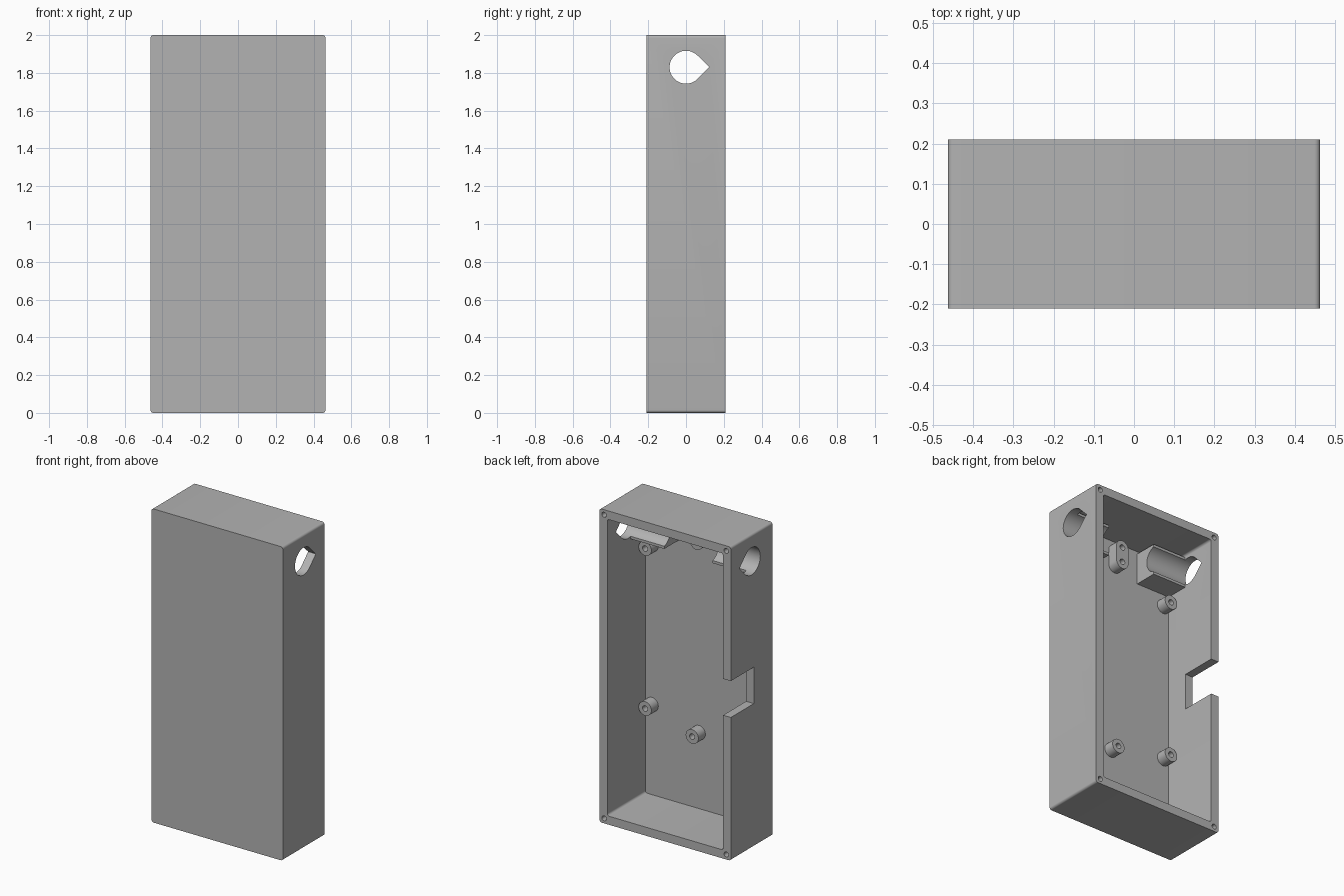
import bpy, bmesh
from math import sin, cos, pi, radians

cube = bpy.data.objects.get("Cube")
if cube:
    bpy.data.objects.remove(cube)

# Main dimensions
HX, HY, HEIGHT = 0.463, 0.21, 2.0
WALL = 0.0545
FLOOR = -0.174          # inner face of the front panel
AXIS_Z, BORE = 1.83, 0.087
POST_R, POST_TOP, SCREW_R = 0.045, -0.104, 0.018

grey = bpy.data.materials.new("matte_grey")
grey.use_nodes = True
grey.diffuse_color = (0.45, 0.45, 0.45, 1)
grey.node_tree.nodes["Principled BSDF"].inputs["Base Color"].default_value = grey.diffuse_color


def arc(cx, cz, r, start, end, steps):
    angles = [radians(start + (end - start) * i / steps) for i in range(steps + 1)]
    return [(cx + r * cos(a), cz + r * sin(a)) for a in angles]


def circle(cx, cz, r, steps=32):
    return arc(cx, cz, r, 0, 360, steps)[:-1]


def rounded_rect(x0, x1, z0, z1, r):
    corners = ((x1 - r, z1 - r), (x0 + r, z1 - r), (x0 + r, z0 + r), (x1 - r, z0 + r))
    return [p for i, (x, z) in enumerate(corners)
            for p in arc(x, z, r, 90 * i, 90 * i + 90, 6)]


def rect(a0, a1, b0, b1):
    return [(a0, b0), (a1, b0), (a1, b1), (a0, b1)]


def prism(name, outlines, low, high, axis="Y"):
    """Extrude outlines along Y (points are x, z) or along X (points are y, z)."""
    bm = bmesh.new()
    for pts in outlines:
        rings = []
        for d in (low, high):
            rings.append([bm.verts.new((a, d, b) if axis == "Y" else (d, a, b))
                          for a, b in pts])
        bm.faces.new(rings[0])
        bm.faces.new(rings[1])
        for i in range(len(pts)):
            j = (i + 1) % len(pts)
            bm.faces.new((rings[0][i], rings[0][j], rings[1][j], rings[1][i]))
    bmesh.ops.recalc_face_normals(bm, faces=bm.faces[:])
    mesh = bpy.data.meshes.new(name)
    bm.to_mesh(mesh)
    bm.free()
    mesh.materials.append(grey)
    obj = bpy.data.objects.new(name, mesh)
    bpy.context.collection.objects.link(obj)
    return obj


def activate(obj):
    bpy.ops.object.select_all(action="DESELECT")
    obj.select_set(True)
    bpy.context.view_layer.objects.active = obj


def cut(obj, *cutters):
    activate(obj)
    for cutter in cutters:
        cutter.hide_render = True
        mod = obj.modifiers.new("cut", "BOOLEAN")
        mod.operation = "DIFFERENCE"
        mod.solver = "EXACT"
        mod.object = cutter
        bpy.ops.object.modifier_apply(modifier=mod.name)


# Cutters: cavity, cable notch, teardrop bore and corner screw holes
cavity = prism("cavity_cutter", [rounded_rect(-HX + WALL, HX - WALL, WALL, HEIGHT - WALL, 0.015)],
               FLOOR, HY + 0.1)
notch = prism("notch_cutter", [rect(-0.022, HY + 0.1, 0.914, 1.146)],
              -HX - 0.1, -HX + WALL + 0.03, "X")
teardrop = arc(0, AXIS_Z, BORE, 45, 315, 36) + [(BORE * 2 ** 0.5, AXIS_Z)]
bore = prism("bore_cutter", [teardrop], -0.6, 0.6, "X")
inset = 0.032
corner_holes = prism("corner_hole_cutter",
                     [circle(s * (HX - inset), z, 0.016, 20)
                      for s in (-1, 1) for z in (inset, HEIGHT - inset)],
                     0.02, HY + 0.1)

# Case shell, open at the back
case = prism("case_shell", [rounded_rect(-HX, HX, 0, HEIGHT, 0.015)], -HY, HY)
cut(case, cavity, notch, bore, corner_holes)
parts = [case]

# Cradles that carry the bore inside each side wall
for side, s in (("left", 1), ("right", -1)):
    x0, x1 = sorted((s * 0.17, s * 0.42))
    cradle = prism(side + "_bore_cradle", [rect(FLOOR - 0.01, -0.025, 1.73, 1.93)], x0, x1, "X")
    cut(cradle, bore)
    parts.append(cradle)

# Round screw posts
posts = {"lower_left_post": (0.362, 0.63), "lower_right_post": (-0.368, 0.63),
         "upper_left_post": (0.362, 1.65), "upper_right_post": (-0.368, 1.65),
         "middle_post": (0.03, 0.54)}
for name, (x, z) in posts.items():
    post = prism(name, [circle(x, z, POST_R)], FLOOR - 0.01, POST_TOP)
    hole = prism("post_hole_cutter", [circle(x, z, SCREW_R, 20)], FLOOR, 0)
    cut(post, hole)
    parts.append(post)
    bpy.data.objects.remove(hole)

# Oblong double post between the cradles
za, zb = AXIS_Z - 0.045, AXIS_Z + 0.05
double_post = prism("double_post",
                    [arc(0, zb, POST_R, 0, 180, 16) + arc(0, za, POST_R, 180, 360, 16)],
                    FLOOR - 0.01, POST_TOP)
holes = prism("double_hole_cutter", [circle(0, z, SCREW_R, 20) for z in (za, zb)], FLOOR, 0)
cut(double_post, holes)
parts.append(double_post)

for helper in (cavity, notch, bore, corner_holes, holes):
    bpy.data.objects.remove(helper)

for part in parts:
    activate(part)
    bpy.ops.object.shade_smooth_by_angle(angle=radians(30))
